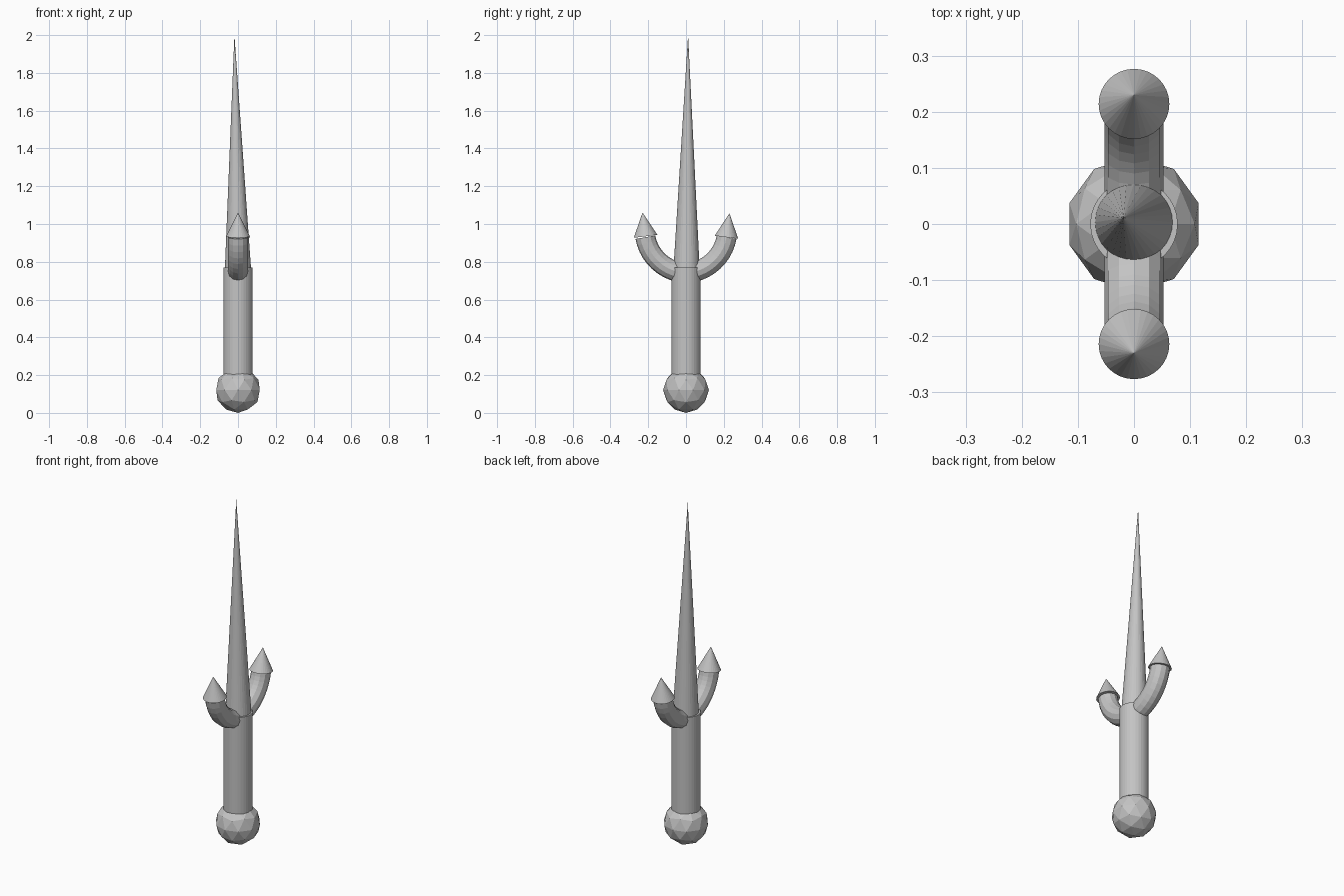
import bpy
import math
from mathutils import Vector

cube = bpy.data.objects.get("Cube")
if cube:
    bpy.data.objects.remove(cube, do_unlink=True)

steel = bpy.data.materials.new("grey steel")
steel.use_nodes = True
GREY = (0.55, 0.55, 0.55, 1)
steel.diffuse_color = GREY
steel.node_tree.nodes["Principled BSDF"].inputs["Base Color"].default_value = GREY


def finish(name):
    obj = bpy.context.object
    obj.name = name
    obj.data.materials.append(steel)
    return obj


def cone(name, base, tip, radius):
    """Cone from the centre of its base to its tip."""
    base, tip = Vector(base), Vector(tip)
    axis = tip - base
    bpy.ops.mesh.primitive_cone_add(
        vertices=32, radius1=radius, radius2=0, depth=axis.length,
        location=(base + tip) / 2,
        rotation=Vector((0, 0, 1)).rotation_difference(axis).to_euler())
    return finish(name)


# Faceted ball at the foot of the grip
BALL = 0.121
bpy.ops.mesh.primitive_ico_sphere_add(subdivisions=2, radius=BALL, location=(0, 0, BALL))
finish("pommel")

# Grip
GRIP_BOTTOM, GRIP_TOP = 0.15, 0.77
bpy.ops.mesh.primitive_cylinder_add(
    vertices=32, radius=0.078, depth=GRIP_TOP - GRIP_BOTTOM,
    location=(0, 0, (GRIP_TOP + GRIP_BOTTOM) / 2))
finish("grip")

# Long blade, leaning slightly
cone("blade", (0, 0.003, 0.75), (-0.019, 0.011, 2.0), 0.07)


def prong(side, name):
    """Upswept round arm, bent along an arc in the y-z plane."""
    bend, sides, steps = 0.23, 12, 10
    centre_y, centre_z = -0.0115, 0.97
    rings = []
    for i in range(steps + 1):
        a = math.radians(-85 + 75 * i / steps)
        out = Vector((0, side * math.cos(a), math.sin(a)))
        middle = Vector((0, side * centre_y, centre_z)) + out * bend
        rings.append([
            middle + 0.053 * (Vector((1, 0, 0)) * math.cos(t) + out * math.sin(t))
            for t in (math.tau * k / sides for k in range(sides))])
    verts = [v for ring in rings for v in ring]
    faces = []
    for i in range(steps):
        for k in range(sides):
            n = (k + 1) % sides
            quad = [i * sides + k, i * sides + n, (i + 1) * sides + n, (i + 1) * sides + k]
            faces.append(quad if side < 0 else quad[::-1])
    first = list(range(sides))
    last = [steps * sides + k for k in first]
    faces += [first[::-1], last] if side < 0 else [first, last[::-1]]
    mesh = bpy.data.meshes.new(name)
    mesh.from_pydata(verts, [], faces)
    mesh.update()
    obj = bpy.data.objects.new(name, mesh)
    bpy.context.collection.objects.link(obj)
    mesh.materials.append(steel)


# Two side prongs with pointed caps
for side, label in ((-1, "front"), (1, "back")):
    prong(side, label + "_prong")
    lift = 0.005 if side < 0 else 0
    cone(label + "_prong_tip", (0, side * 0.214, 0.93 + lift),
         (0, side * 0.23, 1.056 + lift), 0.063)
